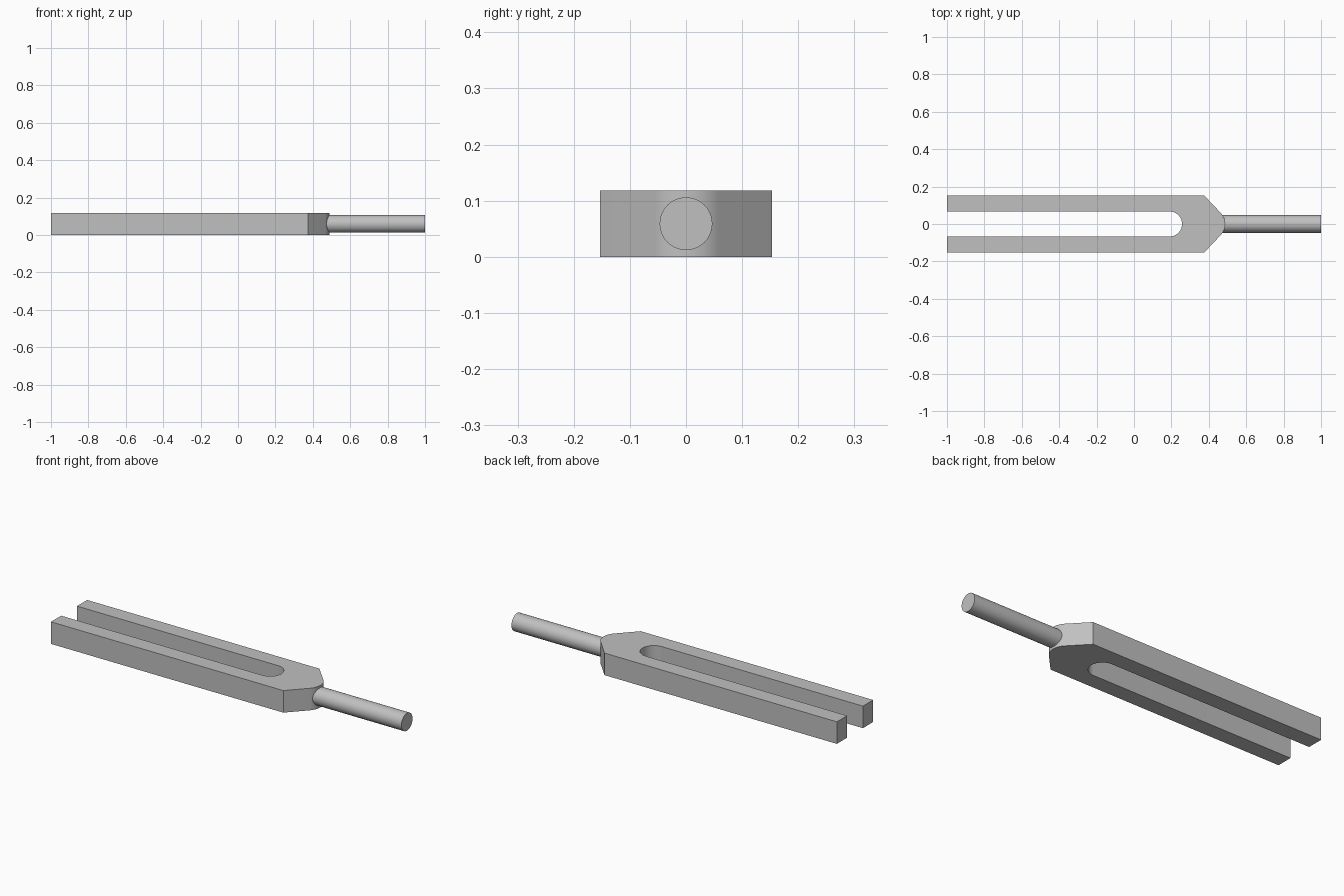
import bpy
import bmesh
import math

cube = bpy.data.objects.get("Cube")
if cube:
    bpy.data.objects.remove(cube, do_unlink=True)

HEIGHT = 0.118
HALF_WIDTH = 0.153
SLOT_RADIUS = 0.067
SLOT_CENTRE = 0.19
NOSE_RADIUS = 0.084
NOSE_CENTRE = 0.404
HANDLE_RADIUS = 0.047

steel = bpy.data.materials.new("steel_grey")
steel.use_nodes = True
grey = (0.53, 0.53, 0.53, 1)
steel.diffuse_color = grey
steel.node_tree.nodes["Principled BSDF"].inputs["Base Color"].default_value = grey


def arc(centre_x, radius, start, end, steps):
    """Points along an arc about (centre_x, 0), angles in degrees."""
    angles = [math.radians(start + (end - start) * i / steps) for i in range(steps + 1)]
    return [(centre_x + radius * math.cos(a), radius * math.sin(a)) for a in angles]


def finish(obj):
    obj.data.materials.append(steel)
    bpy.ops.object.select_all(action="DESELECT")
    obj.select_set(True)
    bpy.context.view_layer.objects.active = obj
    bpy.ops.object.shade_smooth_by_angle(angle=math.radians(30))


# Forked body: plan outline with a round-ended slot and a rounded nose
outline = [(-1, -HALF_WIDTH), (0.375, -HALF_WIDTH)]
outline += arc(NOSE_CENTRE, NOSE_RADIUS, -43.4, 43.4, 16)
outline += [(0.375, HALF_WIDTH), (-1, HALF_WIDTH), (-1, SLOT_RADIUS)]
outline += arc(SLOT_CENTRE, SLOT_RADIUS, 90, -90, 24)
outline += [(-1, -SLOT_RADIUS)]

bm = bmesh.new()
base = bm.faces.new([bm.verts.new((x, y, 0)) for x, y in outline])
top = bmesh.ops.extrude_face_region(bm, geom=[base])["geom"]
top_verts = [v for v in top if isinstance(v, bmesh.types.BMVert)]
bmesh.ops.translate(bm, vec=(0, 0, HEIGHT), verts=top_verts)
bmesh.ops.recalc_face_normals(bm, faces=bm.faces)
mesh = bpy.data.meshes.new("forked_body")
bm.to_mesh(mesh)
bm.free()
body = bpy.data.objects.new("forked_body", mesh)
bpy.context.collection.objects.link(body)
finish(body)

# Round handle, seated inside the nose
start, end = 0.44, 1.0
bpy.ops.mesh.primitive_cylinder_add(
    vertices=48, radius=HANDLE_RADIUS, depth=end - start,
    location=((start + end) / 2, 0, HEIGHT / 2), rotation=(0, math.pi / 2, 0))
handle = bpy.context.object
handle.name = "handle"
finish(handle)
